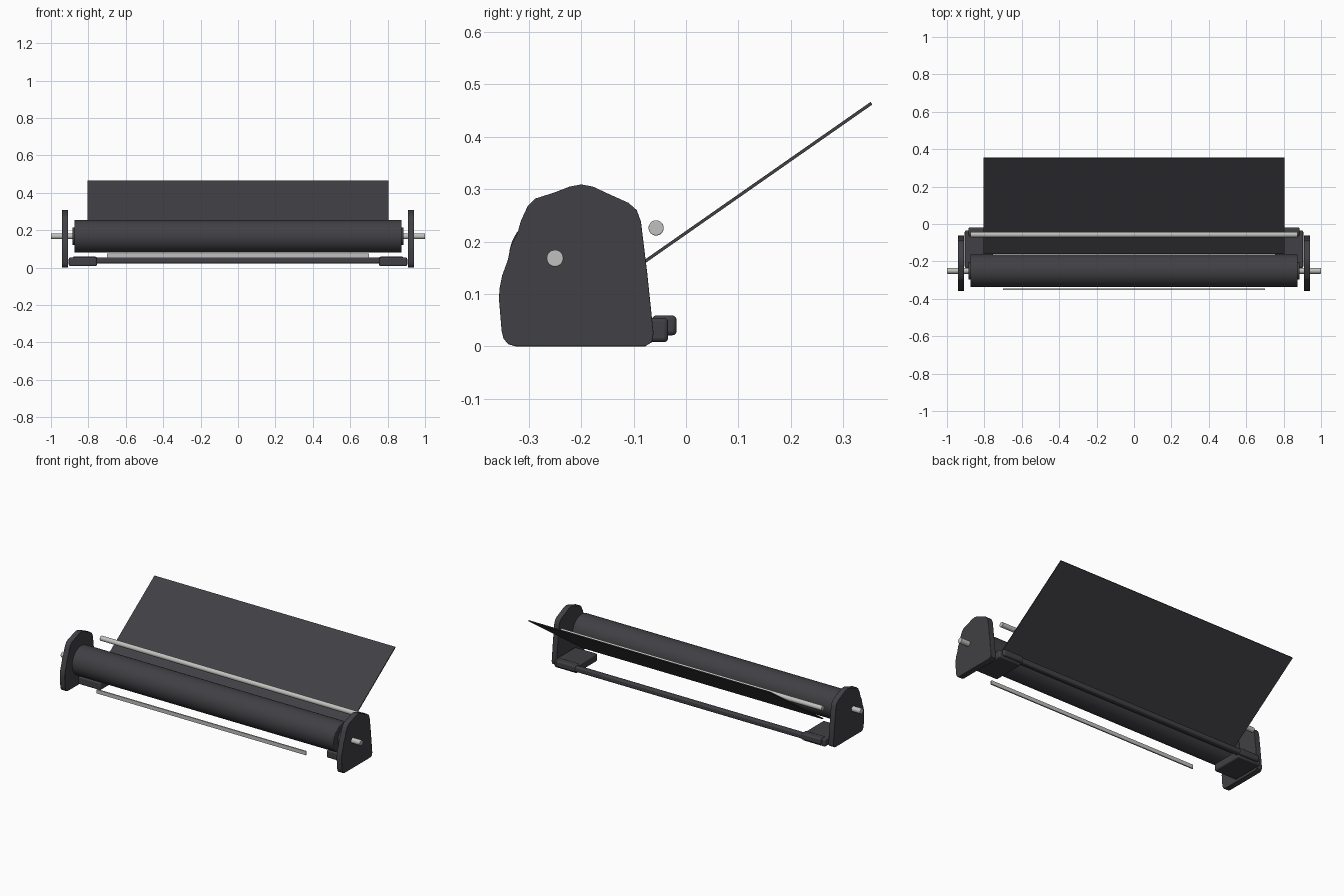
import bpy, bmesh, math
from mathutils import Vector

cube = bpy.data.objects.get("Cube")
if cube:
    bpy.data.objects.remove(cube, do_unlink=True)


def make_material(name, rgb):
    mat = bpy.data.materials.new(name)
    mat.use_nodes = True
    mat.diffuse_color = (*rgb, 1)
    mat.node_tree.nodes["Principled BSDF"].inputs["Base Color"].default_value = (*rgb, 1)
    return mat


charcoal = make_material("charcoal", (0.052, 0.051, 0.058))
steel = make_material("light steel", (0.53, 0.53, 0.51))


def finish(name, bm, mat, bevel=0, segments=3):
    bmesh.ops.recalc_face_normals(bm, faces=bm.faces)
    mesh = bpy.data.meshes.new(name)
    bm.to_mesh(mesh)
    bm.free()
    mesh.materials.append(mat)
    obj = bpy.data.objects.new(name, mesh)
    bpy.context.collection.objects.link(obj)
    if bevel:
        mod = obj.modifiers.new("rounded edges", "BEVEL")
        mod.width, mod.segments = bevel, segments
        mod.limit_method = "ANGLE"
        mod.angle_limit = math.radians(50)
    bpy.ops.object.select_all(action="DESELECT")
    obj.select_set(True)
    bpy.context.view_layer.objects.active = obj
    bpy.ops.object.shade_smooth_by_angle(angle=math.radians(35))
    return obj


def prism(name, outline, x0, x1, mat, bevel=0):
    """Extrude a (y, z) outline along x."""
    bm = bmesh.new()
    face = bm.faces.new([bm.verts.new((x0, y, z)) for y, z in outline])
    ext = bmesh.ops.extrude_face_region(bm, geom=[face])
    moved = [v for v in ext["geom"] if isinstance(v, bmesh.types.BMVert)]
    bmesh.ops.translate(bm, verts=moved, vec=(x1 - x0, 0, 0))
    return finish(name, bm, mat, bevel)


def block(name, x, y, z, mat, bevel=0):
    outline = [(y[0], z[0]), (y[1], z[0]), (y[1], z[1]), (y[0], z[1])]
    return prism(name, outline, x[0], x[1], mat, bevel)


def rod(name, x0, x1, y, z, radius, mat, bevel=0, sides=48):
    turn = [2 * math.pi * i / sides for i in range(sides)]
    outline = [(y + radius * math.cos(a), z + radius * math.sin(a)) for a in turn]
    return prism(name, outline, x0, x1, mat, bevel)


# Roller on its through shaft
AXIS = (-0.25, 0.168)
rod("roller", -0.875, 0.875, *AXIS, 0.088, charcoal, 0.004, 64)
rod("roller_shaft", -1, 1, *AXIS, 0.016, steel, 0.002)

# Pressure rod and front scale strip
rod("pressure_rod", -0.875, 0.875, -0.057, 0.226, 0.0145, steel, 0.002)
block("front_strip", (-0.7, 0.7), (-0.352, -0.344), (0.052, 0.075), steel)

# Sloping paper rest
low, high = Vector((-0.16, 0.105)), Vector((0.354, 0.464))
along = (high - low).normalized()
side = Vector((-along.y, along.x)) * 0.003
prism("paper_rest", [low - side, high - side, high + side, low + side],
      -0.805, 0.805, charcoal)

# Rear rail
block("rear_rail", (-0.77, 0.77), (-0.052, -0.021), (0.023, 0.054), charcoal, 0.008)

# End plates, collars, feet and rail sockets on both sides
plate_outline = [
    (-0.325, 0), (-0.339, 0.004), (-0.348, 0.014), (-0.352, 0.03), (-0.357, 0.09),
    (-0.356, 0.11), (-0.351, 0.135), (-0.340, 0.165), (-0.335, 0.19), (-0.322, 0.215),
    (-0.315, 0.24), (-0.302, 0.268), (-0.288, 0.282), (-0.25, 0.294), (-0.222, 0.305),
    (-0.2, 0.309), (-0.178, 0.305), (-0.15, 0.292), (-0.11, 0.274), (-0.094, 0.26),
    (-0.086, 0.238), (-0.074, 0.14), (-0.062, 0.025), (-0.065, 0.008), (-0.078, 0)]

for label, s in (("left", 1), ("right", -1)):
    prism(label + "_end_plate", plate_outline, s * 0.908, s * 0.942, charcoal, 0.002)
    rod(label + "_collar", s * 0.87, s * 0.886, *AXIS, 0.047, charcoal, 0.003)
    block(label + "_foot", (s * 0.755, s * 0.905), (-0.235, -0.034), (0.008, 0.054),
          charcoal, 0.008)
    block(label + "_rail_socket", (s * 0.755, s * 0.885), (-0.065, -0.018),
          (0.021, 0.059), charcoal, 0.008)
